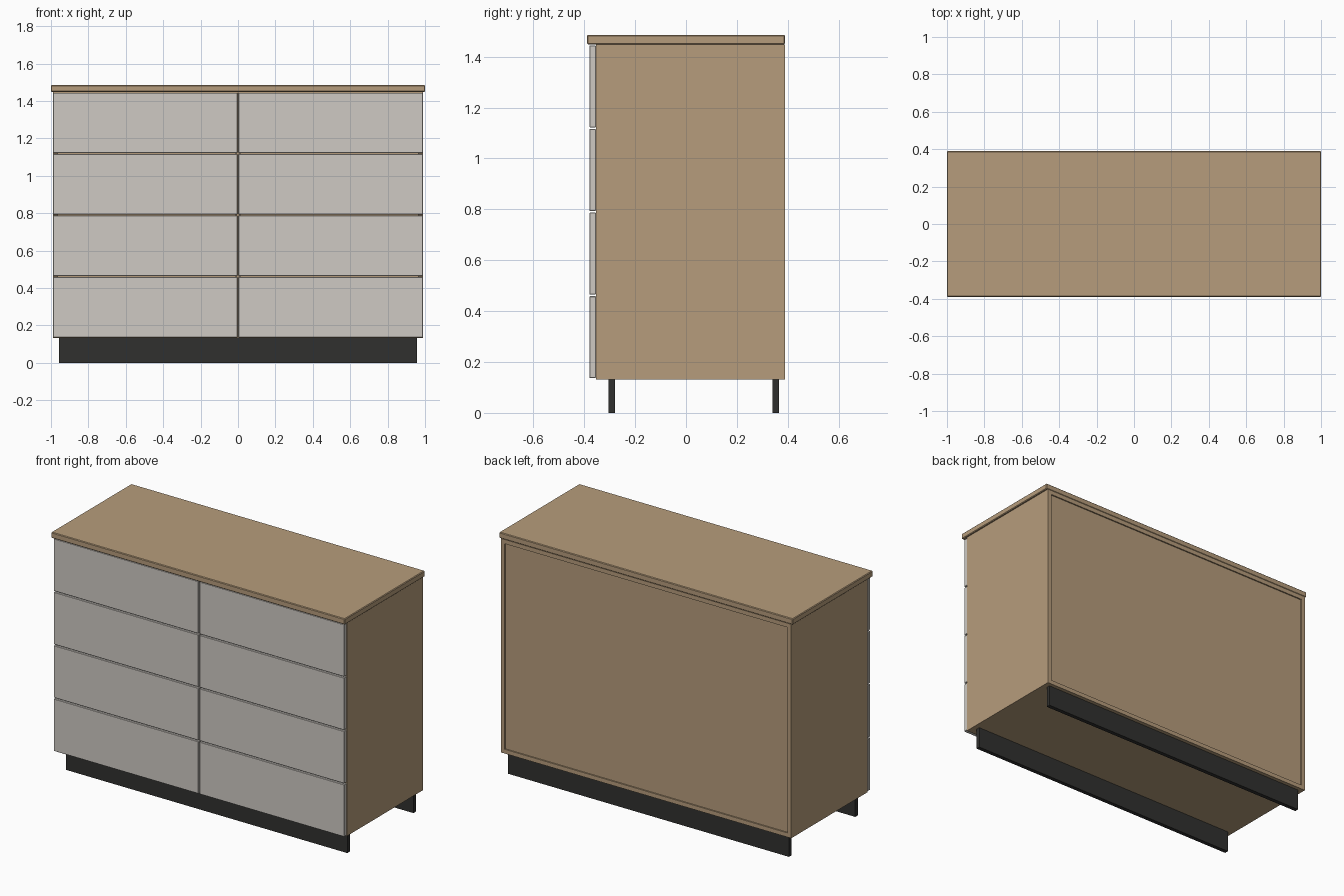
import bpy

if "Cube" in bpy.data.objects:
    bpy.data.objects.remove(bpy.data.objects["Cube"])


def material(name, color):
    m = bpy.data.materials.new(name)
    m.diffuse_color = color
    m.use_nodes = True
    m.node_tree.nodes["Principled BSDF"].inputs["Base Color"].default_value = m.diffuse_color
    return m


WOOD = material("wood", (0.47, 0.335, 0.20, 1))
PALE = material("pale_front", (0.62, 0.59, 0.55, 1))
DARK = material("dark_base", (0.03, 0.03, 0.028, 1))


def box(name, x, y, z, mat, bevel=0):
    """Box from (min, max) ranges, with an optional small edge chamfer."""
    bpy.ops.mesh.primitive_cube_add(
        size=1, location=[(a + b) / 2 for a, b in (x, y, z)])
    ob = bpy.context.object
    ob.name = name
    ob.scale = [b - a for a, b in (x, y, z)]
    bpy.ops.object.transform_apply(location=False, rotation=False, scale=True)
    ob.data.materials.append(mat)
    if bevel:
        mod = ob.modifiers.new("edge", 'BEVEL')
        mod.width = bevel
        mod.segments = 1
    return ob


W = 0.989                      # half width of the carcass
T = 0.026                      # panel thickness
FRONT, BACK = -0.354, 0.389    # carcass depth
Z0, Z1 = 0.132, 1.449          # carcass height

# Top slab
box("top_slab", (-1, 1), (-0.39, 0.39), (Z1, 1.485), WOOD, 0.004)

# Carcass panels
box("left_side", (-W, -W + T), (FRONT, BACK), (Z0, Z1), WOOD)
box("right_side", (W - T, W), (FRONT, BACK), (Z0, Z1), WOOD)
box("bottom_panel", (-W + T, W - T), (FRONT, BACK), (Z0, Z0 + T), WOOD)
box("upper_panel", (-W + T, W - T), (FRONT, BACK), (Z1 - T, Z1), WOOD)
box("centre_divider", (-T / 2, T / 2), (FRONT, 0.368), (Z0 + T, Z1 - T), WOOD)

# Back panel, slightly recessed in the frame
box("back_panel", (-W + T, W - T), (0.368, 0.381), (Z0 + T, Z1 - T), WOOD)

# Drawer fronts: two columns of four
GAP = 0.007
LOW, HIGH = 0.137, 1.444
H = (HIGH - LOW - 3 * GAP) / 4
for side, xr in (("left", (-W, -0.004)), ("right", (0.004, W))):
    for i in range(4):
        z = LOW + i * (H + GAP)
        box(f"drawer_front_{side}_{i + 1}", xr, (-0.38, FRONT),
            (z, z + H), PALE, 0.002)

# Plinth rails
box("front_plinth", (-0.957, 0.957), (-0.304, -0.279), (0, Z0), DARK)
box("back_plinth", (-0.957, 0.957), (0.34, 0.365), (0, Z0), DARK)
